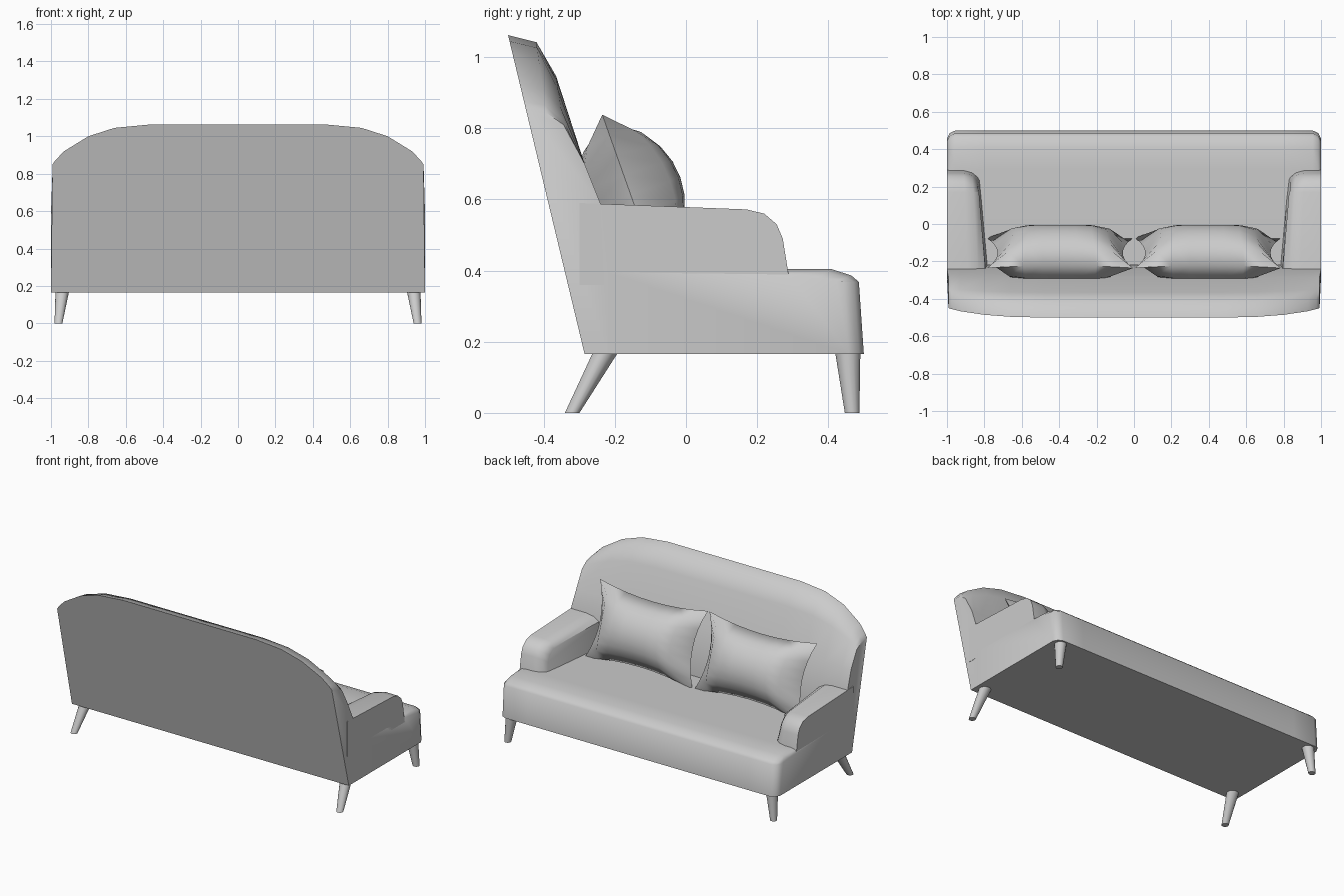
import bpy, bmesh, math

old = bpy.data.objects.get("Cube")
if old:
    bpy.data.objects.remove(old, do_unlink=True)

fabric = bpy.data.materials.new("light_grey")
fabric.use_nodes = True
GREY = (0.6, 0.6, 0.6, 1)
fabric.diffuse_color = GREY
fabric.node_tree.nodes["Principled BSDF"].inputs["Base Color"].default_value = GREY


def finish(name, bm, angle):
    bmesh.ops.recalc_face_normals(bm, faces=bm.faces)
    mesh = bpy.data.meshes.new(name)
    bm.to_mesh(mesh)
    bm.free()
    mesh.materials.append(fabric)
    obj = bpy.data.objects.new(name, mesh)
    bpy.context.collection.objects.link(obj)
    bpy.ops.object.select_all(action='DESELECT')
    obj.select_set(True)
    bpy.context.view_layer.objects.active = obj
    bpy.ops.object.shade_smooth_by_angle(angle=math.radians(angle))
    return obj


def loft(name, rings, angle):
    """Skin a row of equal closed rings and cap both ends."""
    bm = bmesh.new()
    rows = [[bm.verts.new(p) for p in ring] for ring in rings]
    n = len(rows[0])
    for a, b in zip(rows, rows[1:]):
        for i in range(n):
            j = (i + 1) % n
            bm.faces.new((a[i], a[j], b[j], b[i]))
    bm.faces.new(rows[0])
    bm.faces.new(rows[-1])
    return finish(name, bm, angle)


def both_ways(columns):
    """Mirror half a row of columns, given from the middle outward."""
    return [(-c[0], *c[1:]) for c in reversed(columns)] + columns


FLOOR = 0.165

# Backrest: leaning slab under an arched top
def back_ring(x, top):
    y = -0.285 - (top - FLOOR) * 0.24
    t = (top - 0.85) / 0.212
    pts = [(-0.285, FLOOR), (y, top),
           (y + 0.055 + 0.025 * t, top - 0.005 - 0.015 * t),
           (y + 0.105 + 0.03 * t, top - 0.04 - 0.075 * t),
           (-0.285, 0.70), (-0.24, 0.588), (-0.22, 0.38), (-0.22, FLOOR)]
    edge = 0.008 if abs(x) > 0.99 else 0
    return [(x - math.copysign(edge, x) * (z > 0.65), py, z) for py, z in pts]


arch = [(0.2, 1.062), (0.48, 1.062), (0.66, 1.045), (0.8, 1.0),
        (0.93, 0.92), (0.975, 0.873), (1.0, 0.85)]
loft("backrest", [back_ring(x, h) for x, h in both_ways(arch)], 50)


# Seat base: crowned front edge and rounded corners
def seat_ring(x, dy, dz):
    return [(x, -0.22, FLOOR), (x, 0.5 - dy, FLOOR), (x, 0.486 - dy, 0.368),
            (x, 0.465 - dy, 0.386 - dz * 0.6), (x, 0.41 - dy, 0.404 - dz),
            (x, 0.29, 0.404 - dz * 0.6), (x, -0.22, 0.395)]


ends = [(0.4, 0, 0), (0.8, 0, 0), (0.955, 0, 0), (0.985, 0.014, 0.008), (1.0, 0.042, 0.025)]
loft("seat_base", [seat_ring(*c) for c in both_ways(ends)], 65)

# Arms: rounded at the front, thicker toward the back
ARM = [(-0.3, 0.36), (-0.3, 0.59), (0.17, 0.572), (0.22, 0.56),
       (0.255, 0.53), (0.272, 0.49), (0.293, 0.36)]


def arm_ring(side, x_front, x_back, shrink):
    ring = []
    for y, z in ARM:
        t = (y + 0.24) / 0.52
        x = x_back + (x_front - x_back) * t
        if shrink > 0.04 and z < 0.4:
            x -= 0.015
        ring.append((side * x, y - shrink * (y > 0.2), z - shrink * 0.7 * (z > 0.45)))
    return ring


ARM_COLUMNS = [(1, 1, 0), (0.91, 0.89, 0), (0.865, 0.835, 0.012), (0.838, 0.795, 0.045)]


# Cushions: pinched outline, puffed on both sides, leaning on the backrest
def cushion(name, cx, n=8):
    bm = bmesh.new()
    lean = math.atan2(0.16, 0.45)
    for face in (1, -1):
        grid = []
        for i in range(n + 1):
            row = []
            for j in range(n + 1):
                u, v = 2 * i / n - 1, 2 * j / n - 1
                x = u * (0.39 - 0.055 * (1 - v * v))
                h = v * (0.24 - 0.04 * (1 - u * u))
                puff = face * 0.148 * ((1 - u ** 4) * (1 - v * v)) ** 0.6
                row.append(bm.verts.new((
                    cx + x,
                    -0.155 - h * math.sin(lean) + puff * math.cos(lean),
                    0.612 + h * math.cos(lean) + puff * math.sin(lean))))
            grid.append(row)
        for i in range(n):
            for j in range(n):
                bm.faces.new((grid[i][j], grid[i + 1][j], grid[i + 1][j + 1], grid[i][j + 1]))
    bmesh.ops.remove_doubles(bm, verts=bm.verts, dist=0.0005)
    return finish(name, bm, 60)


# Legs: tapered round pegs, splayed
def leg(name, side, top_y, foot_y, sides=14):
    rings = []
    for x, y, z, r in ((0.94, top_y, FLOOR + 0.002, 0.036), (0.96, foot_y, 0, 0.021)):
        rings.append([(side * x + r * math.cos(a), y + r * math.sin(a), z)
                      for a in (2 * math.pi * k / sides for k in range(sides))])
    loft(name, rings, 40)


for label, side in (("left", 1), ("right", -1)):
    loft(label + "_arm", [arm_ring(side, *c) for c in ARM_COLUMNS], 50)
    cushion(label + "_cushion", side * 0.395)
    leg(label + "_seat_leg", side, 0.455, 0.467)
    leg(label + "_rear_leg", side, -0.228, -0.32)
